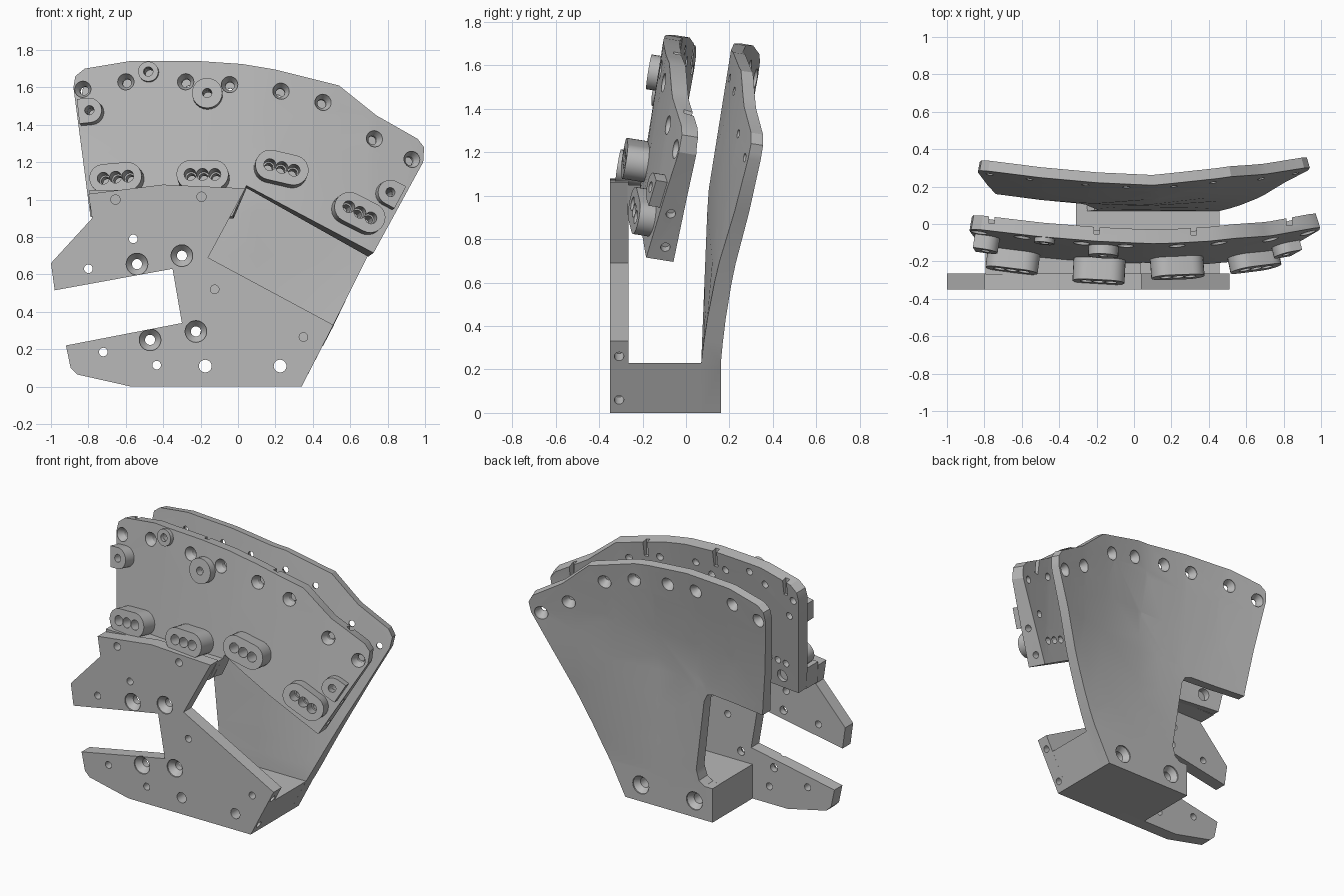
import bpy, bmesh, math
from mathutils import Vector, Matrix

if "Cube" in bpy.data.objects:
    bpy.data.objects.remove(bpy.data.objects["Cube"])

grey = bpy.data.materials.new("plain grey")
grey.use_nodes = True
grey.diffuse_color = (0.48, 0.48, 0.48, 1)
grey.node_tree.nodes["Principled BSDF"].inputs["Base Color"].default_value = (0.48, 0.48, 0.48, 1)


def make(name, bm):
    bmesh.ops.recalc_face_normals(bm, faces=bm.faces)
    mesh = bpy.data.meshes.new(name)
    bm.to_mesh(mesh)
    bm.free()
    mesh.materials.append(grey)
    obj = bpy.data.objects.new(name, mesh)
    bpy.context.collection.objects.link(obj)
    return obj


def prism(outline, y0, y1):
    bm = bmesh.new()
    face = bm.faces.new([bm.verts.new((x, y0, z)) for x, z in outline])
    out = bmesh.ops.extrude_face_region(bm, geom=[face])
    top = [g for g in out["geom"] if isinstance(g, bmesh.types.BMVert)]
    bmesh.ops.translate(bm, vec=(0, y1 - y0, 0), verts=top)
    bmesh.ops.recalc_face_normals(bm, faces=bm.faces)
    return bm


def drill(bm, origin, axis, steps, n=24):
    """Add a turned cutter; steps are (distance along axis, radius)."""
    m = Matrix.Translation(origin) @ Vector(axis).to_track_quat("Z", "Y").to_matrix().to_4x4()
    rings = []
    for d, r in steps:
        rings.append([bm.verts.new(m @ Vector((r * math.cos(a), r * math.sin(a), d)))
                      for a in (i * math.tau / n for i in range(n))])
    for a, b in zip(rings, rings[1:]):
        for i in range(n):
            bm.faces.new((a[i], a[i - 1], b[i - 1], b[i]))
    bm.faces.new(rings[0])
    bm.faces.new(rings[-1])


def countersink(bm, origin, axis, big, small, depth):
    drill(bm, origin, axis, [(-0.12, big), (0.008, big), (0.045, small), (depth, small)])


def cut(obj, bm):
    cutter = make("cutter", bm)
    cutter.hide_render = True
    mod = obj.modifiers.new("holes", "BOOLEAN")
    mod.operation, mod.solver, mod.object = "DIFFERENCE", "EXACT", cutter
    graph = bpy.context.evaluated_depsgraph_get()
    mesh = bpy.data.meshes.new_from_object(obj.evaluated_get(graph))
    obj.modifiers.clear()
    obj.data = mesh
    bpy.data.objects.remove(cutter)


def inward(surface, x, z, e=0.02):
    """Direction into the plate, square to its forward surface."""
    return Vector(((surface(x - e, z) - surface(x + e, z)) / (2 * e), 1,
                   (surface(x, z - e) - surface(x, z + e)) / (2 * e)))


def bend(bm, surface, thick, xs, zs):
    """Slice a unit-deep prism and push it onto the dished surface."""
    bmesh.ops.triangulate(bm, faces=[f for f in bm.faces if len(f.verts) > 4])
    for axis, knots in (((1, 0, 0), xs), ((0, 0, 1), zs)):
        for k in knots:
            bmesh.ops.bisect_plane(bm, geom=bm.verts[:] + bm.edges[:] + bm.faces[:],
                                   dist=1e-5, plane_co=Vector(axis) * k, plane_no=axis)
    for v in bm.verts:
        x, y, z = v.co
        v.co = Vector((x, surface(x, z), z)) + inward(surface, x, z) * y * thick(x, z)
    bmesh.ops.triangulate(bm, faces=bm.faces)


def clamp(t):
    return max(0.0, min(1.0, t))


def front_y(x, z):
    d = abs(x - 0.1)
    dish = 0.03 * d + 0.16 * d * d if x > 0.1 else 0.09 * d * d
    return -0.1 + (z - 1.74) * 0.16 + dish


def back_y(x, z):
    if z < 0.23:
        base = 0.07
    elif z < 1.0:
        base = 0.07 + (z - 0.23) * 0.04
    else:
        base = 0.10 + (z - 1.0) * 0.16
    d = abs(x - 0.1)
    dish = 0.1 * d + 0.11 * d * d if x > 0.1 else 0.1 * d * d
    return base + dish * clamp((z - 0.23) / 0.7)


# Fork-shaped front bracket
bracket = make("front_bracket", prism([
    (0.34, 0), (-0.57, 0), (-0.86, 0.065), (-0.895, 0.1), (-0.92, 0.22), (-0.3, 0.34),
    (-0.35, 0.63), (-0.98, 0.515), (-1.0, 0.66), (-0.78, 0.9), (-0.80, 1.03),
    (-0.4, 1.08), (0.04, 1.06), (-0.16, 0.69), (0.51, 0.33)], -0.35, -0.265))
holes = bmesh.new()
for x, z in [(-0.54, 0.655), (-0.3, 0.7), (-0.47, 0.25), (-0.225, 0.295)]:
    countersink(holes, (x, -0.35, z), (0, 1, 0), 0.058, 0.027, 0.2)
for x, z, r in [(-0.56, 0.79, 0.023), (-0.8, 0.63, 0.023), (-0.72, 0.185, 0.023),
                (-0.435, 0.115, 0.023), (-0.175, 0.11, 0.034), (0.225, 0.11, 0.034),
                (-0.125, 0.52, 0.023), (0.35, 0.265, 0.023), (-0.655, 1.0, 0.025),
                (-0.195, 1.015, 0.025)]:
    drill(holes, (x, -0.35, z), (0, 1, 0), [(-0.1, r), (0.2, r)])
for x, z in [(0.37, 0.06), (0.474, 0.26)]:
    drill(holes, (x, -0.308, z), (-0.89, 0, 0.46), [(-0.1, 0.022), (0.07, 0.022)])
cut(bracket, holes)

# Base block joining bracket and rear plate
block = make("base_block", prism(
    [(-0.31, 0), (0.34, 0), (0.458, 0.23), (-0.31, 0.23)], -0.266, 0.08))
holes = bmesh.new()
for x in (-0.175, 0.225):
    drill(holes, (x, 0, 0.11), (0, 1, 0), [(-0.5, 0.034), (0.5, 0.034)])
cut(block, holes)

# Ledge joining the bracket's upper arm to the front plate
make("upper_ledge", prism(
    [(-0.79, 0.91), (-0.03, 0.91), (0.035, 1.05), (-0.795, 1.05)], -0.27, -0.15))

# Dished front plate
rim_holes = [(-0.83, 1.59), (-0.6, 1.63), (-0.28, 1.63), (-0.045, 1.615),
             (0.23, 1.58), (0.455, 1.52), (0.73, 1.325), (0.93, 1.215)]
bm = prism([(-0.79, 0.915), (-0.86, 1.45), (-0.88, 1.6), (-0.87, 1.66), (-0.82, 1.7),
            (-0.58, 1.74), (-0.2, 1.74), (0.02, 1.725), (0.2, 1.695), (0.54, 1.61),
            (0.74, 1.45), (0.96, 1.325), (0.995, 1.28), (0.99, 1.2), (0.725, 0.715),
            (0.045, 1.075), (-0.025, 0.915)], 0, 1)
bend(bm, front_y, lambda x, z: 0.075 + 0.05 * clamp((1.25 - z) / 0.5) * clamp(x + 0.6),
     (-0.5, -0.2, 0.1, 0.4, 0.7), (1.0, 1.25, 1.45))
front_plate = make("front_plate", bm)


def along(x, z, d, tilt):
    return x + d * math.cos(math.radians(tilt)), z + d * math.sin(math.radians(tilt))


def pad_shape(x, z, half, r, tilt, square=False):
    pts = []
    for sign, start in ((1, -90), (-1, 90)):
        cx, cz = along(x, z, sign * half, tilt)
        steps = (0, 12) if square and sign < 0 else range(13)
        for i in steps:
            a = math.radians(start + tilt + i * 15)
            pts.append((cx + r * math.cos(a), cz + r * math.sin(a)))
    return pts


def raised(name, outline, x, z, height, hole_spots, radius):
    """A boss standing square on the front plate, with holes through it."""
    axis = inward(front_y, x, z)
    y = front_y(x, z)

    def top_y(px, pz):
        return y - height - axis.x * (px - x) - axis.z * (pz - z)

    bm = prism(outline, 0, height + 0.03)
    for v in bm.verts:
        px, depth, pz = v.co
        v.co = Vector((px, top_y(px, pz), pz)) + axis * depth
    obj = make(name, bm)
    holes = bmesh.new()
    for px, pz in hole_spots:
        spot = (px, top_y(px, pz), pz)
        drill(holes, spot, axis, [(-0.1, radius), (0.4, radius)])
        drill(plate_holes, spot, axis, [(-0.1, 0.024), (0.4, 0.024)], 12)
    cut(obj, holes)


# Slotted pads: x, z, half length, radius, tilt, height
plate_holes = bmesh.new()
for i, (x, z, half, r, tilt, h) in enumerate([
        (-0.655, 1.12, 0.065, 0.075, 5, 0.10), (-0.19, 1.135, 0.062, 0.077, 0, 0.12),
        (0.235, 1.172, 0.064, 0.08, -13, 0.10), (0.652, 0.932, 0.063, 0.08, -27, 0.075)]):
    raised("slot_pad_%d" % (i + 1), pad_shape(x, z, half, r, tilt), x, z, h,
           [along(x, z, d, tilt) for d in (-0.066, 0, 0.066)], 0.032)

# Round bosses: x, z, radius, height, tilt of the squared side (None for a full disc)
for i, (x, z, r, h, tilt) in enumerate([
        (-0.48, 1.685, 0.053, 0.025, None), (-0.165, 1.57, 0.08, 0.05, None),
        (-0.795, 1.478, 0.066, 0.075, 6), (0.815, 1.04, 0.066, 0.055, 152)]):
    if tilt is None:
        shape = pad_shape(x, z, 0.001, r, 0)
    else:
        shape = pad_shape(*along(x, z, -0.03, tilt), 0.03, r, tilt, True)
    raised("boss_%d" % (i + 1), shape, x, z, h, [(x, z)], 0.025)

for x, z in rim_holes:
    countersink(plate_holes, (x, front_y(x, z), z), inward(front_y, x, z), 0.044, 0.024, 0.25)
# Blind holes in the slanted end
for x, y, z in [(0.745, -0.095, 0.76), (0.828, -0.07, 0.915)]:
    drill(plate_holes, (x, y, z), (-0.88, 0, 0.475), [(-0.1, 0.022), (0.05, 0.022)])
# Blind holes behind the ledge
for x, z in [(-0.655, 0.985), (-0.195, 0.985)]:
    drill(plate_holes, (x, front_y(x, z) + 0.045, z), (0, 1, 0), [(0, 0.04), (0.2, 0.04)])
# Short slots in the rear of the upper rim
for x, z in [(-0.76, 1.68), (-0.2, 1.7), (0.32, 1.63), (0.83, 1.36)]:
    m = Matrix.Translation((x, front_y(x, z) + 0.09, z)) @ Matrix.Diagonal((0.03, 0.09, 0.16, 1))
    bmesh.ops.create_cube(plate_holes, size=1, matrix=m)
cut(front_plate, plate_holes)

# Dished rear plate rising from the block
bm = prism([(-0.31, 0), (0.34, 0), (0.51, 0.33), (0.93, 1.17), (0.94, 1.24), (0.91, 1.29),
            (0.71, 1.41), (0.52, 1.575), (0.2, 1.66), (-0.2, 1.7), (-0.55, 1.7),
            (-0.78, 1.66), (-0.825, 1.625), (-0.835, 1.56), (-0.74, 0.87), (-0.33, 0.875),
            (-0.285, 0.86), (-0.26, 0.81), (-0.19, 0.33), (-0.21, 0.26), (-0.25, 0.23),
            (-0.31, 0.23)], 0, 1)
bend(bm, back_y, lambda x, z: 0.09 - 0.035 * clamp(z - 0.23),
     (-0.5, -0.2, 0.1, 0.45, 0.65), (0.2301, 0.45, 0.7, 0.93, 1.2, 1.45))
rear_plate = make("rear_plate", bm)
holes = bmesh.new()
for x, z in rim_holes:
    x, z = x * 0.93, z - 0.04
    axis = inward(back_y, x, z)
    countersink(holes, Vector((x, back_y(x, z), z)) + axis * 0.055, -axis, 0.044, 0.02, 0.25)
for x in (-0.175, 0.225):
    countersink(holes, (x, 0.16, 0.11), (0, -1, 0), 0.06, 0.034, 0.25)
cut(rear_plate, holes)

# Smooth the round walls, keep edges crisp
bpy.ops.object.select_all(action="DESELECT")
for obj in bpy.context.collection.objects:
    if obj.type == "MESH" and obj.data.materials and obj.data.materials[0] == grey:
        obj.select_set(True)
        bpy.context.view_layer.objects.active = obj
bpy.ops.object.shade_smooth_by_angle(angle=math.radians(25))
